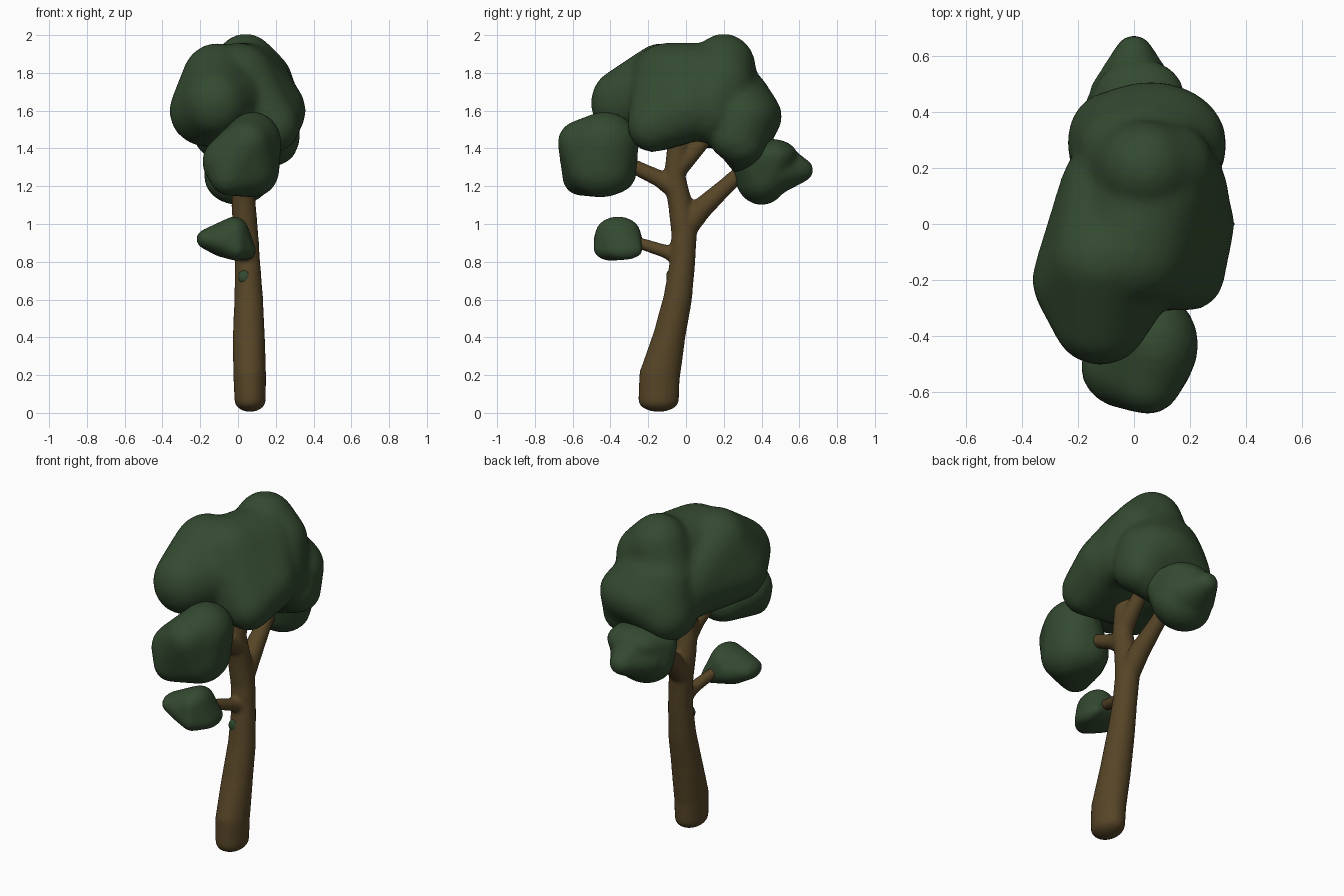
import bpy, bmesh
from mathutils import Matrix, Vector


def material(name, rgb):
    m = bpy.data.materials.new(name)
    m.diffuse_color = (*rgb, 1)
    return m


GREEN = material("leaf green", (0.034, 0.069, 0.030))
BROWN = material("bark brown", (0.094, 0.060, 0.020))


def blob(name, groups, mat, voxel, smooth, loose=()):
    """Fuse hull-wrapped groups of ellipsoids (x, y, z, rx, ry, rz), plus loose ones, into one soft skin."""
    me = bpy.data.meshes.new(name)
    bm = bmesh.new()
    for balls, hull in [(g, True) for g in groups] + [(loose, False)]:
        part = bmesh.new()
        for x, y, z, rx, ry, rz in balls:
            bmesh.ops.create_icosphere(part, subdivisions=3, radius=1,
                matrix=Matrix.Translation((x, y, z)) @ Matrix.Diagonal((rx, ry, rz, 1)))
        if hull:
            cloud = [v.co.copy() for v in part.verts]
            part.clear()
            for co in cloud:
                part.verts.new(co)
            bmesh.ops.convex_hull(part, input=part.verts[:])
            bmesh.ops.delete(part, geom=[v for v in part.verts if not v.link_faces], context='VERTS')
        tmp = bpy.data.meshes.new("part")
        part.to_mesh(tmp)
        part.free()
        bm.from_mesh(tmp)
        bpy.data.meshes.remove(tmp)
    bmesh.ops.recalc_face_normals(bm, faces=bm.faces[:])
    bm.to_mesh(me)
    bm.free()
    me.materials.append(mat)
    ob = bpy.data.objects.new(name, me)
    bpy.context.collection.objects.link(ob)
    r = ob.modifiers.new("fuse", 'REMESH')
    r.mode, r.voxel_size, r.use_smooth_shade = 'VOXEL', voxel, True
    s = ob.modifiers.new("soften", 'SMOOTH')
    s.factor, s.iterations = 0.5, smooth
    return ob


def limb(points, step=0.012):
    """Balls swept along a path of (x, y, z, r)."""
    out = []
    for a, b in zip(points, points[1:]):
        a, b = Vector(a), Vector(b)
        n = max(2, int((b - a).length / step))
        for i in range(n + 1):
            x, y, z, r = a.lerp(b, i / n)
            out.append((x, y, z, r, r, r))
    return out


# Trunk, main fork and branches
base = [[(.064, -.145, .065, .083, .108, .06), (.062, -.14, .2, .087, .108, .1)],
        [(.062, -.138, .2, .087, .108, .1), (.057, -.09, .4, .086, .087, .08)]]
wood = limb([(.057, -.09, .4, .086), (.057, -.045, .6, .077), (.05, -.018, .8, .068),
             (.04, -.01, .95, .068), (.03, -.03, 1.1, .065), (.03, -.06, 1.25, .057),
             (.03, -.04, 1.45, .057)])
wood += limb([(.035, 0, .98, .062), (.03, .08, 1.08, .058), (.02, .2, 1.19, .046), (.01, .32, 1.3, .039)])
wood += limb([(.03, -.06, 1.19, .057), (.03, -.14, 1.24, .045), (.03, -.3, 1.315, .038)])
wood += limb([(.03, -.05, 1.29, .057), (.03, .03, 1.37, .045), (.03, .1, 1.45, .04)])
wood += limb([(.04, -.03, .83, .052), (.03, -.11, .855, .036), (-.01, -.28, .91, .03)])
blob("trunk_and_branches", base, BROWN, 0.011, 7, wood)

# Crown: rear, front-right, front-left and low rear bulks, blended together
blob("crown", [
    [(.04, .2, 1.83, .17, .17, .18), (.03, .21, 1.64, .22, .18, .2), (.14, .2, 1.75, .15, .16, .17),
     (.2, .1, 1.6, .14, .17, .17), (-.06, .22, 1.62, .15, .17, .16)],
    [(.0, -.1, 1.78, .2, .19, .18), (.2, .0, 1.6, .16, .18, .17),
     (.2, -.18, 1.52, .125, .13, .14), (.05, .1, 1.74, .22, .15, .22),
     (-.05, -.13, 1.57, .2, .18, .18)],
    [(-.17, -.2, 1.6, .195, .19, .19), (-.11, -.13, 1.76, .19, .18, .2),
     (-.12, -.35, 1.64, .17, .155, .18), (-.1, .1, 1.6, .17, .2, .2),
     (.02, -.14, 1.67, .17, .15, .2)],
    [(.06, .3, 1.57, .27, .21, .17), (.02, .27, 1.68, .22, .17, .15),
     (.2, .27, 1.46, .13, .15, .13), (-.1, .29, 1.49, .14, .18, .15)],
    [(.02, .31, 1.38, .18, .1, .13), (.2, .29, 1.43, .12, .13, .12)]], GREEN, 0.02, 10)
# Outer foliage clumps
blob("front_clump", [
    [(.08, -.43, 1.43, .15, .18, .165), (.05, -.56, 1.43, .12, .12, .12),
     (-.05, -.51, 1.33, .14, .14, .14), (-.05, -.56, 1.25, .1, .095, .1),
     (.08, -.45, 1.29, .14, .18, .15), (.03, -.38, 1.28, .14, .12, .12)]], GREEN, 0.018, 5)
blob("back_clump", [
    [(0, .4, 1.25, .18, .14, .15), (.02, .46, 1.36, .16, .13, .09), (.01, .36, 1.34, .19, .12, .12)],
    [(0, .46, 1.27, .16, .12, .12), (0, .605, 1.285, .07, .07, .065), (0, .55, 1.33, .08, .07, .06)]],
    GREEN, 0.015, 5)
blob("low_clump", [
    [(-.02, -.36, .95, .08, .12, .09), (-.16, -.37, .92, .06, .09, .055),
     (.05, -.33, .86, .045, .1, .05), (-.01, -.4, .87, .06, .09, .065),
     (-.08, -.36, .915, .09, .13, .09)]], GREEN, 0.012, 4)

# Small leafy patch on the trunk front
blob("trunk_patch", [[(.032, -.088, .72, .032, .017, .036)]], GREEN, 0.006, 1)
